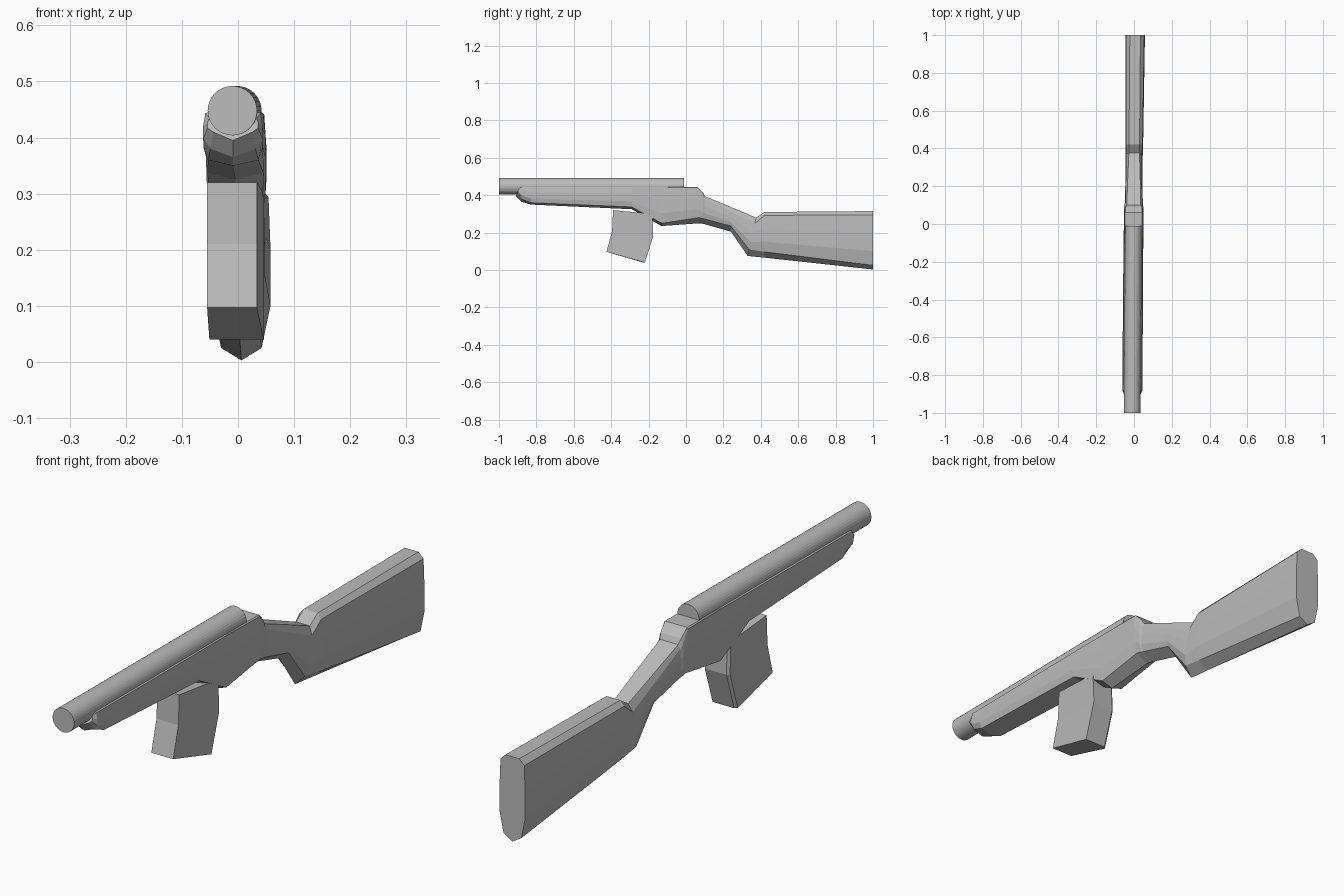
import bpy, bmesh, math
from mathutils import Matrix, Vector

cube = bpy.data.objects.get("Cube")
if cube:
    bpy.data.objects.remove(cube, do_unlink=True)

grey = bpy.data.materials.new("plain_grey")
grey.use_nodes = True
colour = (0.5, 0.5, 0.5, 1.0)
grey.diffuse_color = colour
grey.node_tree.nodes["Principled BSDF"].inputs["Base Color"].default_value = colour


def drift(y):
    """Sideways offset of the slightly turned centre line."""
    return 0.008 * y - 0.002


def finish(bm, name):
    bmesh.ops.recalc_face_normals(bm, faces=bm.faces)
    mesh = bpy.data.meshes.new(name)
    bm.to_mesh(mesh)
    bm.free()
    mesh.materials.append(grey)
    obj = bpy.data.objects.new(name, mesh)
    bpy.context.collection.objects.link(obj)
    return obj


def loft(name, rings):
    """Skin closed rings of equal point count and cap both ends."""
    bm = bmesh.new()
    loops = [[bm.verts.new(p) for p in ring] for ring in rings]
    for a, b in zip(loops, loops[1:]):
        for i in range(len(a)):
            j = (i + 1) % len(a)
            bm.faces.new((a[i], a[j], b[j], b[i]))
    bm.faces.new(loops[0])
    bm.faces.new(loops[-1])
    return finish(bm, name)


def stock_ring(y_top, y_low, top, shoulder, corner, keel, t, w, b):
    """Symmetric faceted section: flat top, upright sides, keeled bottom."""
    def side(fraction):
        return shoulder + (corner - shoulder) * fraction
    half = [(t, top), (w * 0.93, shoulder), (w, side(0.35)),
            (w, side(0.72)), (b, corner)]
    outline = half + [(0, keel)] + [(-x, z) for x, z in reversed(half)]
    ring = []
    for x, z in outline:
        y = y_low + (y_top - y_low) * (z - keel) / (top - keel)
        ring.append((x + drift(y), y, z))
    return ring


# Wooden body: fore end, receiver, wrist and butt in one loft
# columns: top y, low y, top, shoulder, corner, keel, half widths
sections = [
    (-0.89, -0.91, 0.44, 0.435, 0.41, 0.395, 0.035, 0.045, 0.035),
    (-0.88, -0.88, 0.445, 0.443, 0.38, 0.365, 0.045, 0.053, 0.04),
    (-0.83, -0.83, 0.445, 0.443, 0.36, 0.35, 0.045, 0.053, 0.045),
    (-0.29, -0.29, 0.445, 0.443, 0.337, 0.325, 0.045, 0.053, 0.05),
    (-0.13, -0.13, 0.445, 0.443, 0.25, 0.235, 0.045, 0.052, 0.046),
    (0.06, 0.07, 0.445, 0.44, 0.28, 0.25, 0.045, 0.052, 0.045),
    (0.09, 0.09, 0.415, 0.39, 0.275, 0.247, 0.042, 0.051, 0.044),
    (0.10, 0.10, 0.395, 0.38, 0.273, 0.245, 0.037, 0.048, 0.042),
    (0.24, 0.24, 0.337, 0.31, 0.235, 0.205, 0.033, 0.045, 0.038),
    (0.375, 0.33, 0.28, 0.25, 0.11, 0.075, 0.028, 0.045, 0.035),
    (0.42, 0.42, 0.31, 0.292, 0.097, 0.066, 0.028, 0.047, 0.036),
    (1.0, 1.0, 0.315, 0.295, 0.025, 0.003, 0.028, 0.052, 0.036),
]
loft("stock", [stock_ring(*s) for s in sections])

# Round barrel lying on the fore end
front = Vector((drift(-1), -1, 0.448))
back = Vector((drift(0), -0.01, 0.448))
axis = back - front
bm = bmesh.new()
bmesh.ops.create_cone(bm, cap_ends=True, segments=32, radius1=0.044,
                      radius2=0.044, depth=axis.length)
turn = axis.to_track_quat('Z', 'Y').to_matrix().to_4x4()
bm.transform(Matrix.Translation((front + back) / 2) @ turn)
finish(bm, "barrel")


# Bent magazine, narrowing a little along its rear right edge
def magazine_ring(front_y, front_z, back_y, back_z):
    near = back_y - 0.008
    return [(-0.055, front_y, front_z), (0.034, front_y, front_z),
            (0.046, back_y, back_z), (-0.042, back_y, back_z),
            (-0.051, near, back_z)]


loft("magazine", [magazine_ring(*m) for m in (
    (-0.39, 0.32, -0.18, 0.3),
    (-0.395, 0.21, -0.175, 0.18),
    (-0.425, 0.097, -0.22, 0.04))])
